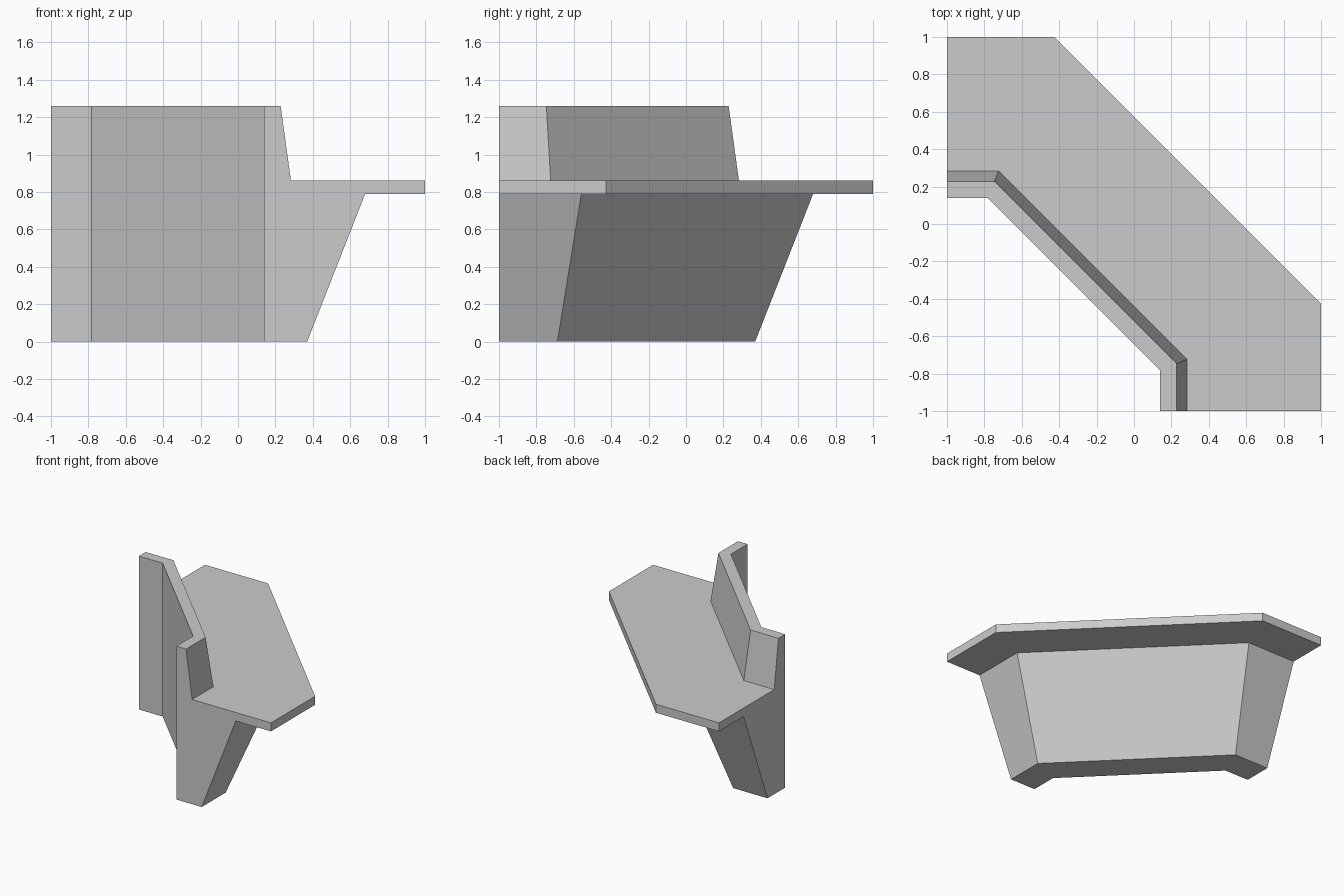
import bpy, bmesh, math

if "Cube" in bpy.data.objects:
    bpy.data.objects.remove(bpy.data.objects["Cube"])

# One grey for the whole bench
grey = bpy.data.materials.new("plain grey")
grey.diffuse_color = (0.6, 0.6, 0.6, 1)
grey.use_nodes = True
grey.node_tree.nodes["Principled BSDF"].inputs["Base Color"].default_value = grey.diffuse_color

# Cross-section: (distance out from the flat rear wall, height)
profile = [(0, 0), (0.23, 0), (0.54, 0.79), (0.86, 0.79),
           (0.86, 0.86), (0.143, 0.86), (0.088, 1.26), (0, 1.26)]

# Rear-wall path with two 45 degree turns, and the mitre direction at each point
m = math.tan(math.radians(22.5))
path = [((-1, 0.14), (0, 1)), ((-0.783, 0.14), (m, 1)),
        ((0.14, -0.783), (1, m)), ((0.14, -1), (1, 0))]

# Sweep the section along the path and cap both ends
bm = bmesh.new()
rings = [[bm.verts.new((px + d * nx, py + d * ny, z)) for d, z in profile]
         for (px, py), (nx, ny) in path]
n = len(profile)
for a, b in zip(rings, rings[1:]):
    for i in range(n):
        j = (i + 1) % n
        bm.faces.new((a[i], a[j], b[j], b[i]))
bm.faces.new(rings[0])
bm.faces.new(rings[-1])
bmesh.ops.recalc_face_normals(bm, faces=bm.faces)

mesh = bpy.data.meshes.new("corner_bench")
bm.to_mesh(mesh)
bm.free()
mesh.materials.append(grey)
bench = bpy.data.objects.new("corner_bench", mesh)
bpy.context.collection.objects.link(bench)
